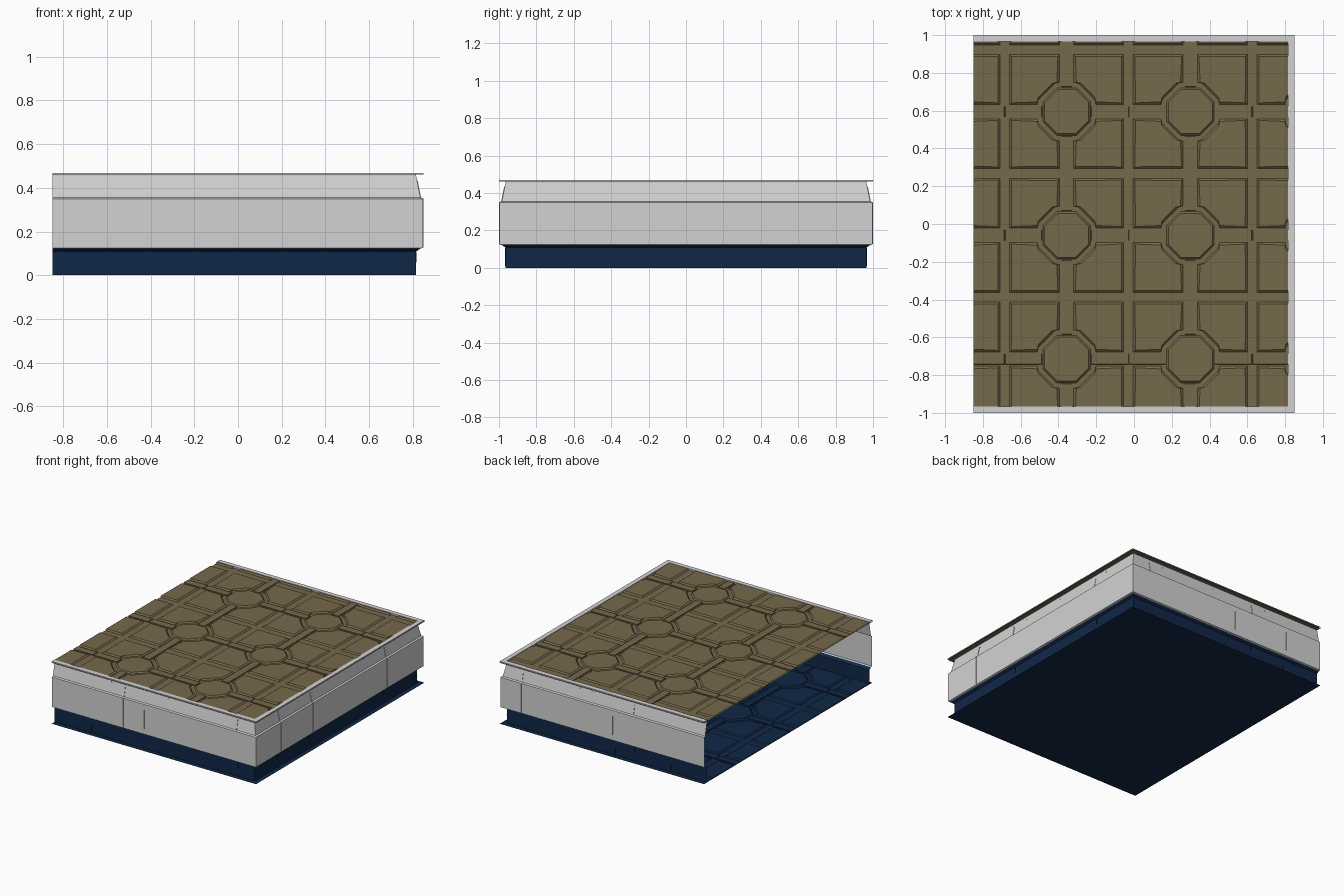
import bpy, bmesh, math
from mathutils import Vector

if "Cube" in bpy.data.objects:
    bpy.data.objects.remove(bpy.data.objects["Cube"])

X, Y = 0.85, 1.0          # half extents
P = 0.655                 # tile pitch


def mat(name, c):
    m = bpy.data.materials.new(name)
    m.diffuse_color = (*c, 1)
    m.use_nodes = True
    m.node_tree.nodes["Principled BSDF"].inputs["Base Color"].default_value = m.diffuse_color
    return m


NAVY = mat("navy", (0.005, 0.020, 0.062))
GREY = mat("light grey", (0.65, 0.65, 0.65))
BROWN = mat("brown", (0.180, 0.138, 0.070))


def finish(name, bm, *mats):
    me = bpy.data.meshes.new(name)
    bm.to_mesh(me)
    bm.free()
    for m in mats:
        me.materials.append(m)
    ob = bpy.data.objects.new(name, me)
    bpy.context.collection.objects.link(ob)
    return ob


def u_path(o):
    # three-sided path, open on the left
    return [(-X, -Y + o), (X - o, -Y + o), (X - o, Y - o), (-X, Y - o)]


def sweep(name, profile, mats, rule=None):
    bm = bmesh.new()
    rows = [[bm.verts.new((x, y, z)) for x, y in u_path(o)] for o, z in profile]
    for k, (a, b) in enumerate(zip(rows, rows[1:])):
        for i in range(3):
            f = bm.faces.new((a[i], a[i + 1], b[i + 1], b[i]))
            f.material_index = rule(k) if rule else 0
    return finish(name, bm, *mats)


# walls: navy base, upright grey band, leaning upper band
PROFILE = [(0.035, 0.0), (0.035, 0.108), (0.016, 0.122), (0.003, 0.125),
           (0.003, 0.350), (0.015, 0.355), (0.035, 0.455), (0.035, 0.466)]
sweep("walls", PROFILE, (NAVY, GREY), lambda k: 0 if k < 2 else 1)
# rim along the top of the walls
sweep("top_rim", [(0.0, 0.461), (0.0, 0.469), (0.034, 0.469), (0.034, 0.46)], (GREY,))


def inset_at(z):
    for (o0, z0), (o1, z1) in zip(PROFILE, PROFILE[1:]):
        if z0 <= z <= z1:
            return o0 + (o1 - o0) * (z - z0) / (z1 - z0)
    return 0.035


def place(side, t, o, z):
    return {"front": (t, -Y + o, z), "back": (t, Y - o, z), "right": (X - o, t, z)}[side]


def ribs(name, items, m):
    # thin raised strips that follow the wall section
    bm = bmesh.new()
    for side, t, w, z0, z1 in items:
        zs = [z0] + [z for _, z in PROFILE if z0 < z < z1] + [z1]
        rows = []
        for z in zs:
            o = inset_at(z)
            rows.append([bm.verts.new(place(side, t + dx, o - d, z)) for dx, d in
                         ((-w, 0), (-w, 0.003), (w, 0.003), (w, 0))])
        for a, b in zip(rows, rows[1:]):
            for i in range(3):
                bm.faces.new((a[i], a[i + 1], b[i + 1], b[i]))
    bmesh.ops.recalc_face_normals(bm, faces=bm.faces)
    finish(name, bm, m)


tall = [("front", 0.675), ("front", -0.26), ("back", 0.675), ("back", -0.25),
        ("right", -0.695), ("right", -0.315), ("right", 0.565)]
short = [(s, t) for s in ("front", "back") for t in (-0.545, -0.085)]
ribs("wall_seams", [(s, t, 0.004, 0.127, 0.43) for s, t in tall]
     + [(s, t, 0.004, 0.165, 0.31) for s, t in short], GREY)
ribs("upper_trim", [(s, t, 0.18, 0.428, 0.434) for s in ("front", "back")
                    for t in (-0.55, -0.08, 0.38)]
     + [("right", t, 0.18, 0.428, 0.434) for t in (-0.5, 0.0, 0.5)], GREY)
ribs("base_seams", [(s, t, 0.004, 0.06, 0.107) for s, t in tall]
     + [(s, t, 0.004, 0.01, 0.06) for s, t in short], NAVY)
ribs("base_trim", [("front", -0.017, 0.83, 0.058, 0.064), ("back", -0.017, 0.83, 0.058, 0.064),
                   ("right", 0.0, 0.962, 0.058, 0.064)], NAVY)


def slab(bm, pts, z0, z1, inset):
    # raised plate with sloping sides and no underside
    c = sum((Vector(p) for p in pts), Vector((0, 0))) / len(pts)
    lo = [bm.verts.new((x, y, z0)) for x, y in pts]
    hi = []
    for p in pts:
        d = Vector(p) - c
        q = c + d * (1 - inset / max(d.length, 0.01))
        hi.append(bm.verts.new((q.x, q.y, z1)))
    n = len(pts)
    faces = [bm.faces.new(hi)]
    for i in range(n):
        j = (i + 1) % n
        faces.append(bm.faces.new((lo[i], lo[j], hi[j], hi[i])))
    faces[0].normal_update()
    if faces[0].normal.z < 0:
        bmesh.ops.reverse_faces(bm, faces=faces)


QUARTER = [(0.155, 0.038), (0.302, 0.038), (0.302, 0.302), (0.038, 0.302),
           (0.038, 0.155), (0.062, 0.15), (0.15, 0.062)]


def tiled_sheet(name, z, h, m):
    bm = bmesh.new()
    for i in range(-1, 3):
        for j in range(-2, 3):
            cx, cy = -0.357 + P * i, -0.06 + P * j
            # four quarter panels around each octagon
            for sx in (-1, 1):
                for sy in (-1, 1):
                    slab(bm, [(cx + sx * a, cy + sy * b) for a, b in QUARTER],
                         z, z + h, 0.014)
            # octagon boss
            slab(bm, [(cx + 0.136 * math.cos(math.pi / 8 + k * math.pi / 4),
                       cy + 0.136 * math.sin(math.pi / 8 + k * math.pi / 4))
                      for k in range(8)], z, z + h, 0.01)
            # beams linking the octagons, split in the middle
            for a, b in ((0.13, 0.326), (0.329, P - 0.13)):
                slab(bm, [(cx + a, cy - 0.028), (cx + b, cy - 0.028),
                          (cx + b, cy + 0.028), (cx + a, cy + 0.028)], z, z + h * 0.7, 0.002)
            slab(bm, [(cx - 0.028, cy + 0.13), (cx + 0.028, cy + 0.13),
                      (cx + 0.028, cy + P - 0.13), (cx - 0.028, cy + P - 0.13)],
                 z, z + h * 0.7, 0.002)
    # trim the pattern to the room
    for co, no in (((-X, 0, 0), (-1, 0, 0)), ((X - 0.035, 0, 0), (1, 0, 0)),
                   ((0, -Y + 0.035, 0), (0, -1, 0)), ((0, Y - 0.035, 0), (0, 1, 0))):
        bmesh.ops.bisect_plane(bm, geom=bm.verts[:] + bm.edges[:] + bm.faces[:],
                               plane_co=co, plane_no=no, clear_outer=True)
    # backing sheet to the outer edge
    bm.faces.new([bm.verts.new((x, y, z)) for x, y in ((-X, -Y), (X, -Y), (X, Y), (-X, Y))])
    finish(name, bm, m)


tiled_sheet("ceiling", 0.458, 0.009, BROWN)
tiled_sheet("floor", 0.0, 0.008, NAVY)
